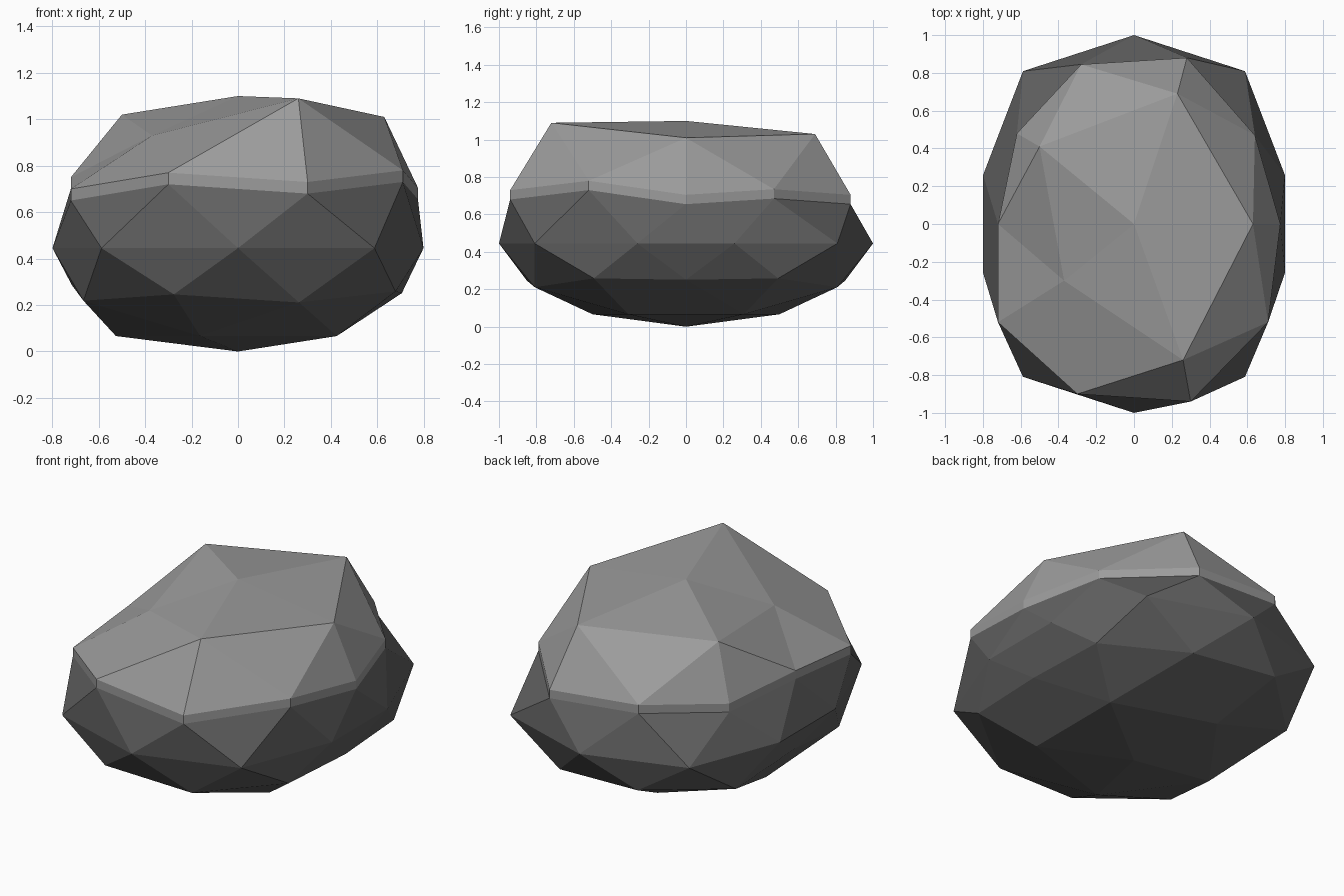
import bpy
import bmesh
import math
from mathutils import Vector

old = bpy.data.objects.get("Cube")
if old:
    bpy.data.objects.remove(old, do_unlink=True)

MID = 0.445    # height of the widest belt
STEP = 0.05    # thickness of the pale cap's rim


def material(name, grey):
    mat = bpy.data.materials.new(name)
    mat.use_nodes = True
    colour = (grey, grey, grey, 1)
    mat.diffuse_color = colour
    mat.node_tree.nodes["Principled BSDF"].inputs["Base Color"].default_value = colour
    return mat


def degrees(v):
    return round(math.degrees(math.atan2(v.co.y, v.co.x))) % 360


# Chiselled shoulder and crown points, counter-clockwise from +x
shoulder = [(.775, 0, .655), (.64, .47, .685), (.28, .88, .655), (-.28, .845, .70),
            (-.62, .48, .66), (-.72, 0, .70), (-.72, -.52, .65), (-.3, -.9, .72),
            (.3, -.94, .68), (.71, -.52, .73)]
crown = [(.63, 0, .96), (.23, .69, .98), (-.5, .41, .97), (-.37, -.3, .88), (.26, -.72, 1.04)]

bm = bmesh.new()
bmesh.ops.create_icosphere(bm, subdivisions=2, radius=1)
cap_verts = {v for v in bm.verts if v.co.z > 0.2}
upper = {z: sorted((v for v in cap_verts if lo < v.co.z < z), key=degrees)
         for lo, z in ((0.2, 0.7), (0.7, 0.95))}

# Flattened belly with pulled-in flanks
for v in bm.verts:
    if v not in cap_verts:
        limit = 0.16 if abs(v.co.z) < 0.01 else 0.2
        v.co *= 1 - min(max(0.85 * (abs(v.co.x) - 0.65), 0), limit)
        v.co.z = MID * (1 + v.co.z)
    elif v.co.z > 0.95:
        v.co = (0, 0, 1.1 - STEP)

# Irregular upper rings
for verts, points in ((upper[0.7], shoulder), (upper[0.95], crown)):
    for v, point in zip(verts, points):
        v.co = Vector(point)

# Pale cap raised off the dark body
cap_faces = [f for f in bm.faces if all(v in cap_verts for v in f.verts)]
body_faces = set(bm.faces) - set(cap_faces)
raised = bmesh.ops.extrude_face_region(bm, geom=cap_faces)["geom"]
bmesh.ops.translate(bm, vec=(0, 0, STEP),
                    verts=[g for g in raised if isinstance(g, bmesh.types.BMVert)])
stale = [f for f in cap_faces if f.is_valid]
if stale:
    bmesh.ops.delete(bm, geom=stale, context="FACES")
for f in bm.faces:
    f.material_index = 0 if f in body_faces else 1
    f.smooth = False
bmesh.ops.delete(bm, geom=[v for v in bm.verts if not v.link_faces], context="VERTS")
bmesh.ops.recalc_face_normals(bm, faces=bm.faces[:])

mesh = bpy.data.meshes.new("boulder")
bm.to_mesh(mesh)
bm.free()
mesh.materials.append(material("dark stone", 0.12))
mesh.materials.append(material("pale stone", 0.33))
bpy.context.collection.objects.link(bpy.data.objects.new("boulder", mesh))
